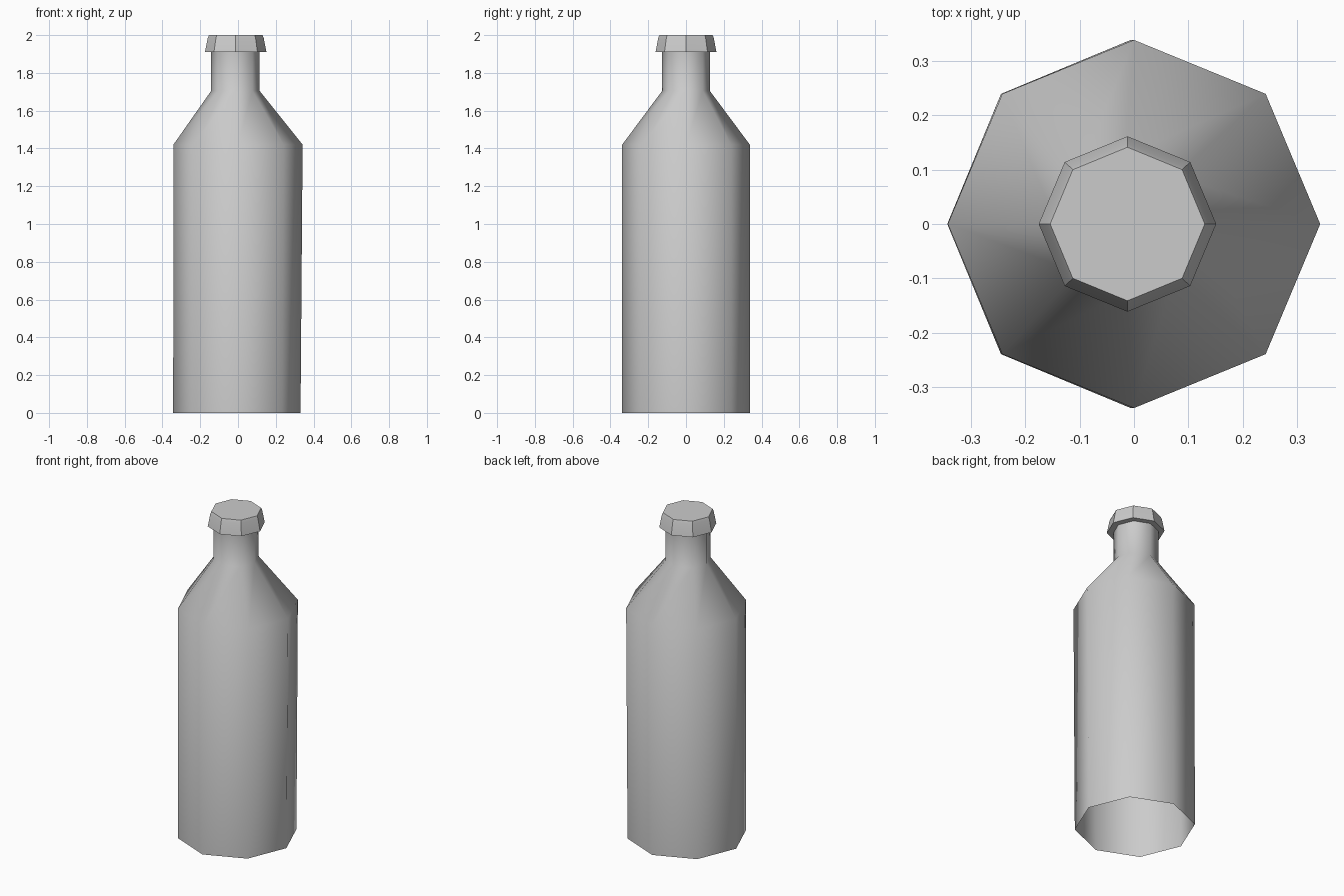
import bpy, bmesh
from math import cos, sin, pi

if "Cube" in bpy.data.objects:
    bpy.data.objects.remove(bpy.data.objects["Cube"])

SIDES = 8


def lathe(name, rings, cap_top=False, angle=0.6):
    """Skin octagonal rings given as (centre_x, radius_x, radius_y, z)."""
    bm = bmesh.new()
    loops = []
    for cx, rx, ry, z in rings:
        loops.append([bm.verts.new((cx + rx * cos(2 * pi * i / SIDES),
                                    ry * sin(2 * pi * i / SIDES), z))
                      for i in range(SIDES)])
    for a, b in zip(loops, loops[1:]):
        for i in range(SIDES):
            j = (i + 1) % SIDES
            bm.faces.new((a[i], a[j], b[j], b[i]))
    if cap_top:
        bm.faces.new(loops[-1])
    mesh = bpy.data.meshes.new(name)
    bm.to_mesh(mesh)
    bm.free()
    ob = bpy.data.objects.new(name, mesh)
    bpy.context.collection.objects.link(ob)
    bpy.ops.object.select_all(action='DESELECT')
    ob.select_set(True)
    bpy.context.view_layer.objects.active = ob
    bpy.ops.object.shade_smooth_by_angle(angle=angle)
    return ob


# Bottle: open base, straight body, sloped shoulder, narrow neck
lathe("bottle", [
    (-0.006, 0.337, 0.338, 0.0),
    (0.0, 0.342, 0.338, 1.42),
    (-0.014, 0.128, 0.126, 1.705),
    (-0.014, 0.128, 0.126, 1.91),
], angle=0.9)

# Cap: underside ring, flared skirt, small bevel, flat top
lathe("bottle_cap", [
    (-0.014, 0.128, 0.126, 1.91),
    (-0.012, 0.163, 0.161, 1.91),
    (-0.012, 0.148, 0.147, 1.985),
    (-0.012, 0.142, 0.141, 2.0),
], cap_top=True, angle=0.7)
